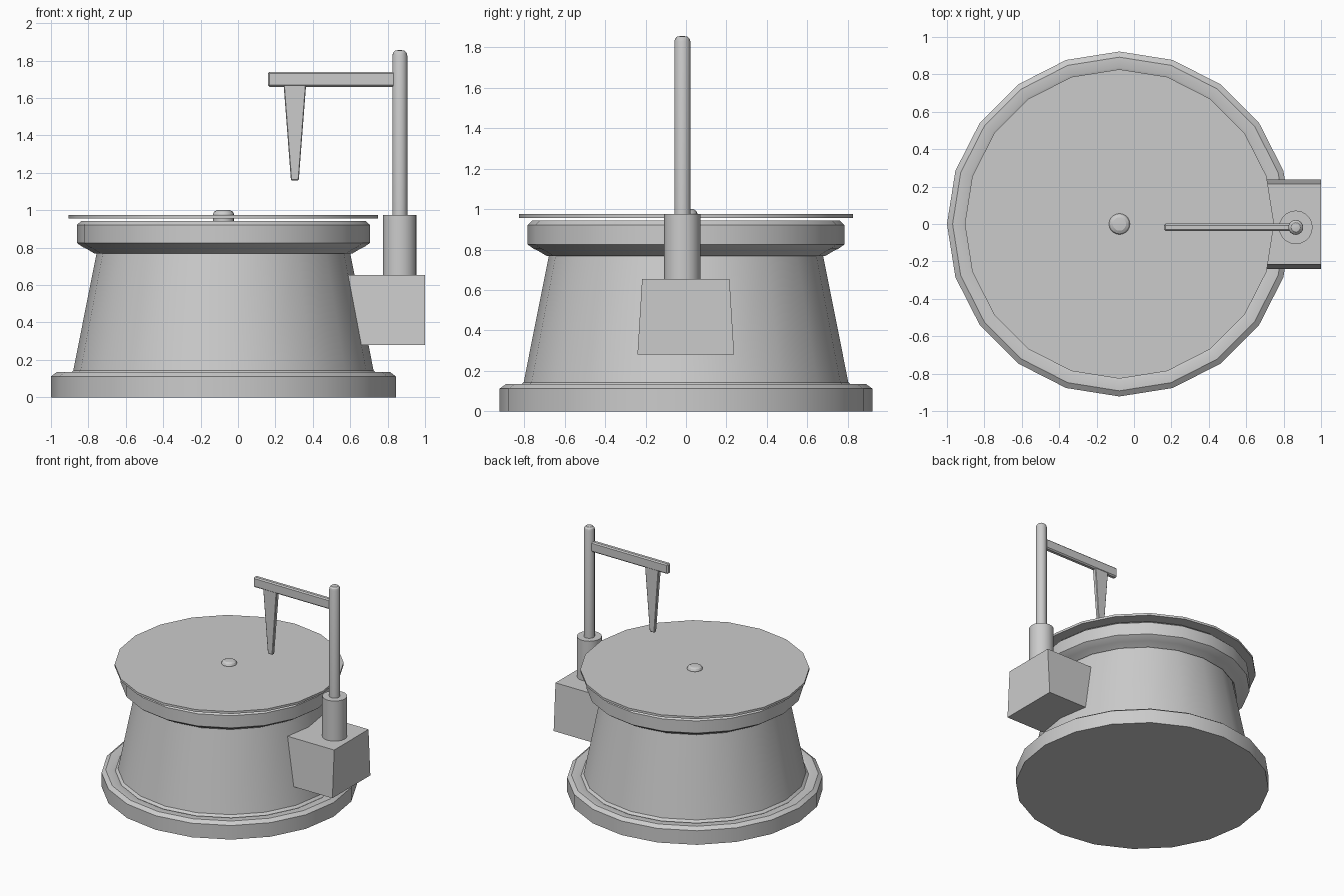
import bpy, bmesh
from math import cos, sin, pi, radians

if "Cube" in bpy.data.objects:
    bpy.data.objects.remove(bpy.data.objects["Cube"])

CX = -0.078          # centre of the round base
PX, PY = 0.865, -0.018   # centre of the arm post


def make(name, bm, smooth=True):
    bmesh.ops.recalc_face_normals(bm, faces=bm.faces)
    me = bpy.data.meshes.new(name)
    bm.to_mesh(me)
    bm.free()
    ob = bpy.data.objects.new(name, me)
    bpy.context.collection.objects.link(ob)
    if smooth:
        bpy.ops.object.select_all(action='DESELECT')
        ob.select_set(True)
        bpy.context.view_layer.objects.active = ob
        bpy.ops.object.shade_smooth_by_angle(angle=radians(25))
    return ob


def lathe(name, profile, cx, cy=0, sides=20):
    """Closed solid of revolution from (radius, z) points, bottom to top."""
    bm = bmesh.new()
    rings = [[bm.verts.new((cx + r * cos(2 * pi * i / sides),
                            cy + r * sin(2 * pi * i / sides), z))
              for i in range(sides)] for r, z in profile]
    for a, b in zip(rings, rings[1:]):
        for i in range(sides):
            j = (i + 1) % sides
            bm.faces.new((a[i], a[j], b[j], b[i]))
    bm.faces.new(rings[0])
    bm.faces.new(rings[-1])
    return make(name, bm)


def block(name, low, high, bevel=0):
    """Six-sided block between two rectangles (x0, x1, y0, y1, z)."""
    bm = bmesh.new()
    quads = []
    for x0, x1, y0, y1, z in (low, high):
        quads.append([bm.verts.new(p) for p in
                      ((x0, y0, z), (x1, y0, z), (x1, y1, z), (x0, y1, z))])
    a, b = quads
    bm.faces.new(a)
    bm.faces.new(b)
    for i in range(4):
        j = (i + 1) % 4
        bm.faces.new((a[i], a[j], b[j], b[i]))
    if bevel:
        bmesh.ops.bevel(bm, geom=bm.edges[:], offset=bevel, segments=1,
                        affect='EDGES', profile=0.5)
    return make(name, bm, smooth=False)


# Pedestal: foot ring, tapered drum, flared collar
lathe("pedestal", [(0.922, 0), (0.922, 0.112), (0.892, 0.134), (0.838, 0.134),
                   (0.822, 0.127), (0.803, 0.143), (0.675, 0.785),
                   (0.688, 0.768), (0.735, 0.796), (0.752, 0.803),
                   (0.783, 0.825), (0.783, 0.922), (0.76, 0.943)], CX)

# Turning disc and its centre pin
lathe("turntable_disc", [(0.827, 0.957), (0.827, 0.975)], CX)
lathe("centre_pin", [(0.056, 0.94), (0.056, 0.98), (0.05, 0.992),
                     (0.036, 1.0), (0.012, 1.002)], CX)

# Side bracket sunk into the drum
block("side_bracket", (0.5, 1.0, -0.24, 0.238, 0.28),
      (0.5, 1.0, -0.217, 0.215, 0.655))

# Arm post with socket
lathe("post_socket", [(0.09, 0.64), (0.09, 0.975)], PX, PY)
lathe("arm_post", [(0.04, 0.96), (0.04, 1.828), (0.036, 1.842),
                   (0.025, 1.853), (0.008, 1.856)], PX, PY, 16)

# Arm and hanging pointer
block("arm", (0.16, 0.86, PY - 0.02, PY + 0.02, 1.66),
      (0.16, 0.86, PY - 0.02, PY + 0.02, 1.74), 0.009)
block("pointer", (0.283, 0.325, PY - 0.013, PY + 0.013, 1.16),
      (0.244, 0.364, PY - 0.017, PY + 0.017, 1.67), 0.004)
